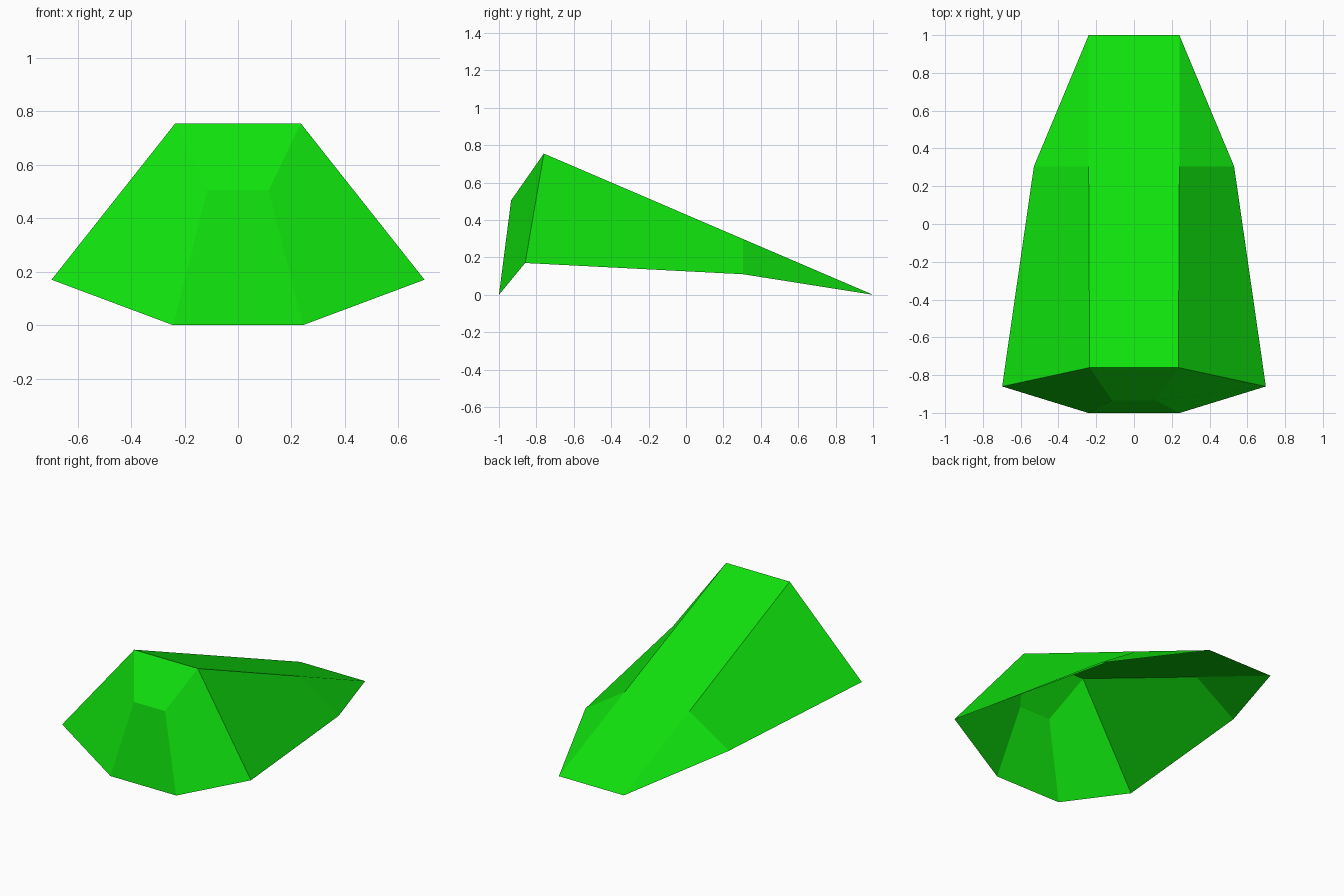
import bpy
from mathutils import Vector

cube = bpy.data.objects.get("Cube")
if cube:
    bpy.data.objects.remove(cube, do_unlink=True)

# Single bright green
green = bpy.data.materials.new("bright_green")
green.use_nodes = True
colour = (0.005, 0.76, 0.004, 1)
green.diffuse_color = colour
green.node_tree.nodes["Principled BSDF"].inputs["Base Color"].default_value = colour

# Corner points of the left half
crest = Vector((0.235, -0.76, 0.755))
brow = Vector((0.115, -0.935, 0.505))
toe = Vector((0.243, -1, 0))
wing = Vector((0.698, -0.86, 0.17))
hip = Vector((0.53, 0.305, 0.11))
ridge = Vector((0.24, 0.305, 0.298))
tail = Vector((0.24, 1, 0))


def flip(p):
    return Vector((-p.x, p.y, p.z))


def make_panel(name, faces):
    """Flat-shaded open panel from a few corner loops."""
    verts = [p for face in faces for p in face]
    loops, start = [], 0
    for face in faces:
        loops.append(list(range(start, start + len(face))))
        start += len(face)
    mesh = bpy.data.meshes.new(name)
    mesh.from_pydata(verts, [], loops)
    mesh.materials.append(green)
    obj = bpy.data.objects.new(name, mesh)
    bpy.context.collection.objects.link(obj)


def band(a, b):
    """Central strip between two mirrored pairs of corners."""
    return [flip(a), a, b, flip(b)]


# Sloping roof and the two-step nose down the middle
make_panel("roof", [band(crest, ridge), band(ridge, tail)])
make_panel("nose", [band(brow, crest), band(toe, brow)])

# Cheeks beside the nose, long flanks and tail corners, on both sides
halves = {
    "cheek": [wing, crest, brow, toe],
    "flank": [wing, hip, ridge, crest],
    "tail_corner": [hip, tail, ridge],
}
for part, corners in halves.items():
    make_panel("left_" + part, [corners])
    make_panel("right_" + part, [[flip(p) for p in reversed(corners)]])
